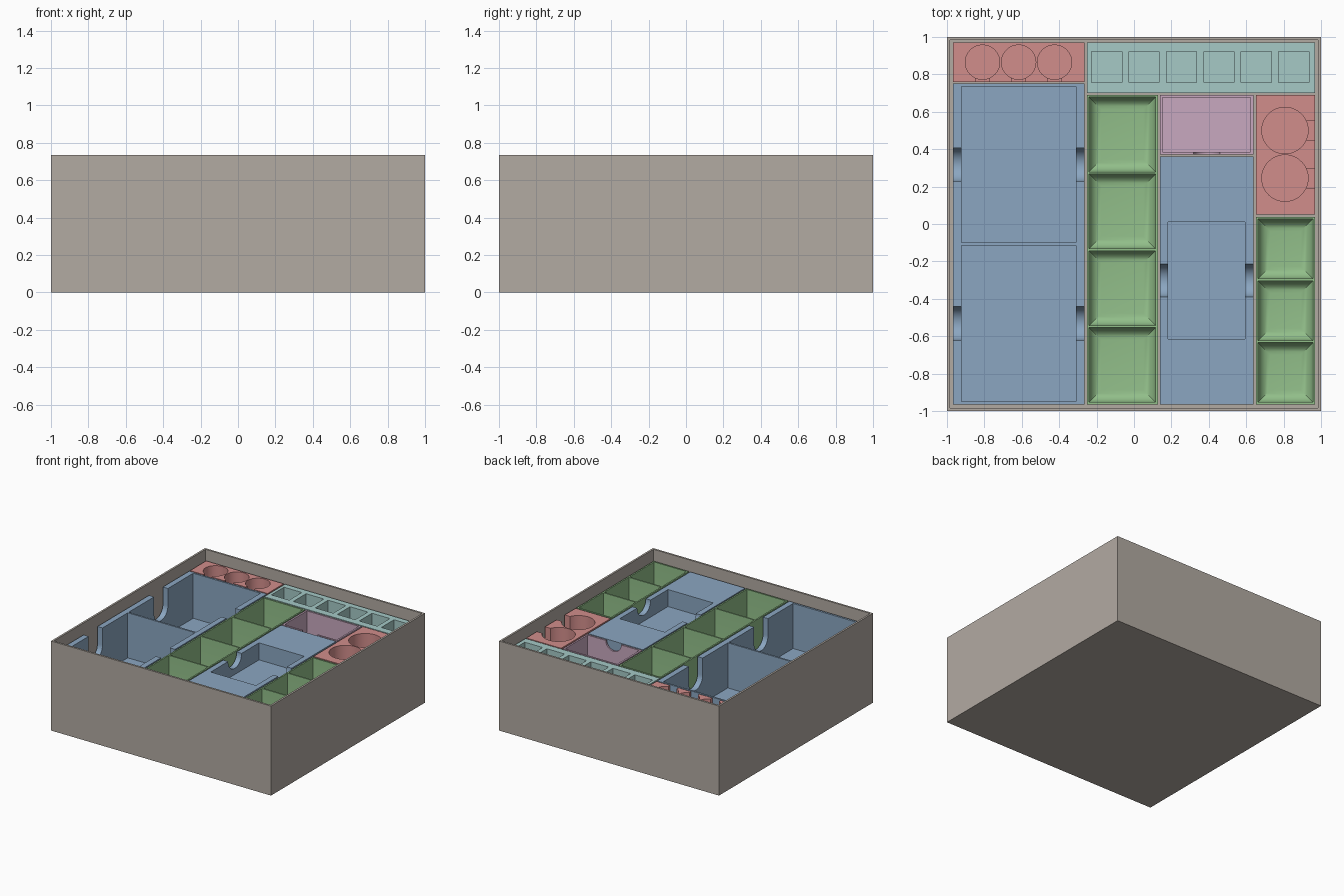
import bpy
import bmesh
import math
from mathutils import Matrix, Vector

if "Cube" in bpy.data.objects:
    bpy.data.objects.remove(bpy.data.objects["Cube"], do_unlink=True)

TOP = 0.65      # height of the tray tops
BASE = 0.02     # underside of the trays
HEIGHT = 0.735  # height of the outer box


def make_material(name, srgb):
    mat = bpy.data.materials.new(name)
    mat.use_nodes = True
    color = [(c / 255) ** 2.2 for c in srgb] + [1]
    mat.diffuse_color = color
    mat.node_tree.nodes["Principled BSDF"].inputs["Base Color"].default_value = color
    return mat


GREY = make_material("warm grey", (177, 169, 161))
BLUE = make_material("dusty blue", (138, 165, 192))
GREEN = make_material("leaf green", (145, 190, 137))
RED = make_material("soft red", (208, 140, 138))
PURPLE = make_material("mauve", (199, 167, 190))
TEAL = make_material("pale teal", (164, 200, 197))


def to_object(name, bm):
    bmesh.ops.recalc_face_normals(bm, faces=bm.faces)
    mesh = bpy.data.meshes.new(name)
    bm.to_mesh(mesh)
    bm.free()
    obj = bpy.data.objects.new(name, mesh)
    bpy.context.scene.collection.objects.link(obj)
    return obj


def block(name, x0, x1, y0, y1, z0, z1, fillet=0):
    """A box, with its bottom edges rounded if a fillet is given."""
    bm = bmesh.new()
    size = Matrix.Diagonal((x1 - x0, y1 - y0, z1 - z0, 1))
    middle = Matrix.Translation(((x0 + x1) / 2, (y0 + y1) / 2, (z0 + z1) / 2))
    bmesh.ops.create_cube(bm, size=1, matrix=middle @ size)
    if fillet:
        low = [e for e in bm.edges if all(v.co.z < z0 + 0.001 for v in e.verts)]
        bmesh.ops.bevel(bm, geom=low, offset=fillet, segments=6,
                        profile=0.5, affect='EDGES')
    return to_object(name, bm)


def pocket(x0, x1, y0, y1, depth, fillet=0):
    return block("cutter", x0, x1, y0, y1, TOP - depth, TOP + 0.05, fillet)


def well(x, y, radius, depth):
    bm = bmesh.new()
    bmesh.ops.create_cone(bm, cap_ends=True, segments=48, radius1=radius,
                          radius2=radius, depth=depth + 0.05,
                          matrix=Matrix.Translation((x, y, TOP + 0.025 - depth / 2)))
    return to_object("cutter", bm)


def finger_notch(axis, start, end, middle, radius, depth):
    """A round-bottomed notch running along the x or y axis."""
    centre = TOP - depth + radius
    outline = [(middle + radius, TOP + 0.05), (middle - radius, TOP + 0.05)]
    for i in range(21):
        a = math.pi * (1 + i / 20)
        outline.append((middle + radius * math.cos(a), centre + radius * math.sin(a)))
    bm = bmesh.new()
    if axis == "x":
        points, push = [(start, u, z) for u, z in outline], Vector((end - start, 0, 0))
    else:
        points, push = [(u, start, z) for u, z in outline], Vector((0, end - start, 0))
    face = bm.faces.new([bm.verts.new(p) for p in points])
    new = bmesh.ops.extrude_face_region(bm, geom=[face])["geom"]
    bmesh.ops.translate(bm, vec=push,
                        verts=[v for v in new if isinstance(v, bmesh.types.BMVert)])
    return to_object("cutter", bm)


def carve(obj, mat, cutters):
    """Cut the pockets out of a block and give it its colour."""
    for cutter in cutters:
        mod = obj.modifiers.new("cut", 'BOOLEAN')
        mod.operation = 'DIFFERENCE'
        mod.solver = 'EXACT'
        mod.object = cutter
        cutter.hide_render = True
    graph = bpy.context.evaluated_depsgraph_get()
    graph.update()
    mesh = bpy.data.meshes.new_from_object(obj.evaluated_get(graph))
    obj.modifiers.clear()
    obj.data = mesh
    mesh.materials.clear()
    mesh.materials.append(mat)
    for poly in mesh.polygons:
        poly.material_index = 0
    for cutter in cutters:
        bpy.data.objects.remove(cutter, do_unlink=True)
    for other in bpy.context.selected_objects:
        other.select_set(False)
    obj.select_set(True)
    bpy.context.view_layer.objects.active = obj
    bpy.ops.object.shade_smooth_by_angle(angle=math.radians(30))


def tray(name, mat, x0, x1, y0, y1, cutters):
    carve(block(name, x0, x1, y0, y1, BASE, TOP), mat, cutters)


# Outer box, open at the top
carve(block("outer_box", -1, 1, -1, 1, 0, HEIGHT), GREY,
      [block("cutter", -0.984, 0.984, -0.984, 0.984, 0.016, 1)])

# Large two-part card tray
tray("large_card_tray", BLUE, -0.968, -0.264, -0.965, 0.75, [
    pocket(-0.922, -0.31, -0.1, 0.735, 0.37),
    pocket(-0.922, -0.31, -0.948, -0.115, 0.37),
    finger_notch("x", -1.05, -0.2, 0.317, 0.09, 0.23),
    finger_notch("x", -1.05, -0.2, -0.532, 0.09, 0.23)])

# Shallow card tray
tray("shallow_card_tray", BLUE, 0.138, 0.638, -0.965, 0.362, [
    pocket(0.183, 0.594, -0.615, 0.012, 0.14),
    finger_notch("x", 0.1, 0.7, -0.302, 0.087, 0.09)])

# Token trays with scooped floors
def token_tray(name, x0, x1, y0, y1, count):
    wall = 0.012
    step = (y1 - y0 - wall) / count
    tray(name, GREEN, x0, x1, y0, y1, [
        pocket(x0 + wall, x1 - wall, y0 + wall + i * step, y0 + (i + 1) * step,
               0.45, 0.065) for i in range(count)])


token_tray("long_token_tray", -0.252, 0.127, -0.965, 0.69, 4)
token_tray("short_token_tray", 0.652, 0.968, -0.965, 0.038, 3)

# Small thin-walled tray
tray("small_card_tray", PURPLE, 0.138, 0.638, 0.372, 0.69, [
    pocket(0.153, 0.624, 0.386, 0.677, 0.3),
    finger_notch("y", 0.35, 0.4, 0.389, 0.07, 0.07)])

# Row of square wells
tray("square_well_tray", TEAL, -0.252, 0.968, 0.7, 0.97, [
    pocket(-0.227 + i * 0.2, -0.065 + i * 0.2, 0.757, 0.922, 0.3) for i in range(6)])

# Round wells with finger slots
cuts = []
for x in (-0.81, -0.617, -0.425):
    cuts += [well(x, 0.865, 0.092, 0.35), pocket(x - 0.038, x + 0.038, 0.72, 0.85, 0.25)]
tray("triple_round_tray", RED, -0.968, -0.264, 0.76, 0.97, cuts)

cuts = []
for y in (0.5, 0.245):
    cuts += [well(0.807, y, 0.124, 0.35), pocket(0.82, 1, y - 0.052, y + 0.052, 0.25)]
tray("double_round_tray", RED, 0.652, 0.968, 0.05, 0.69, cuts)
